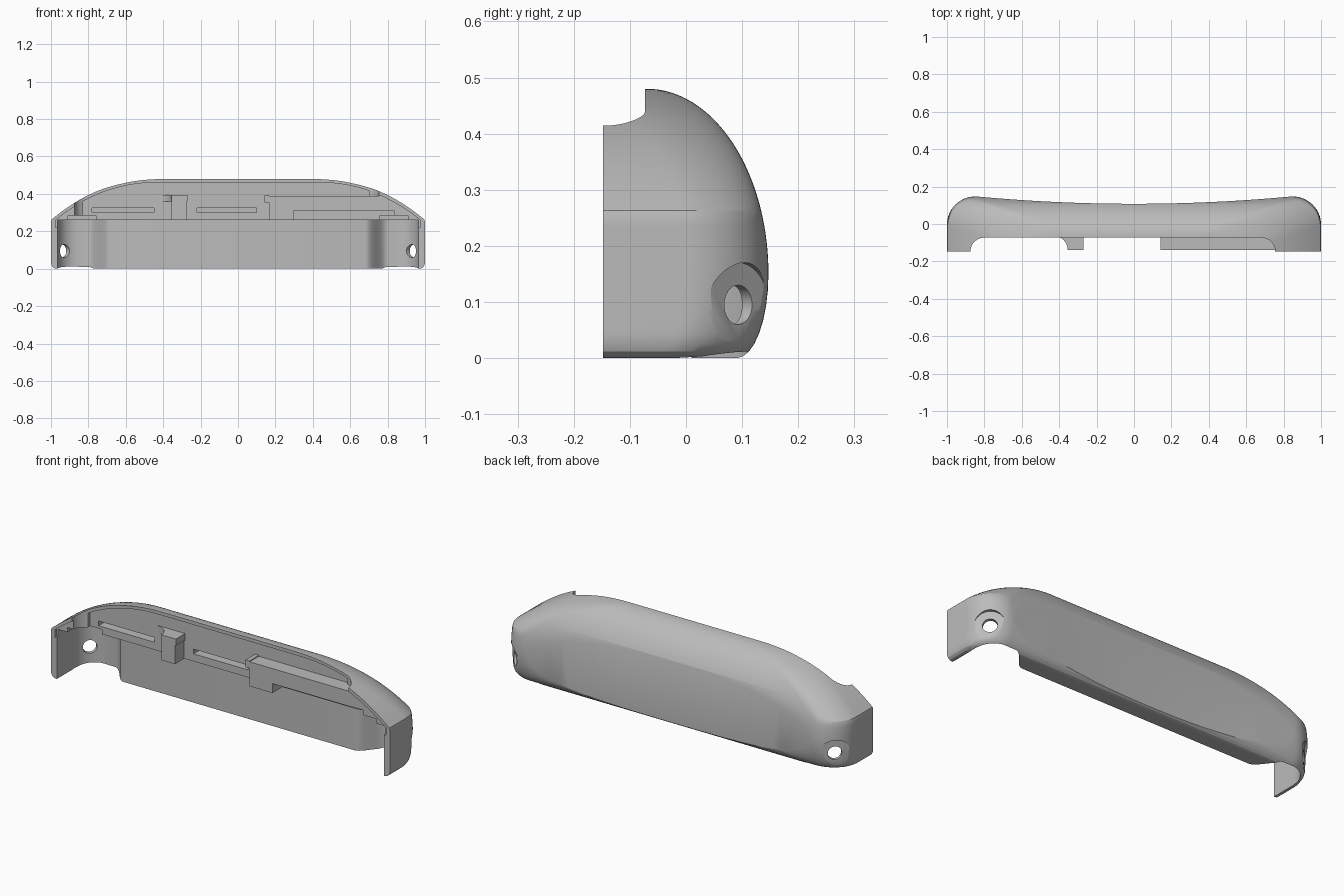
import bpy, bmesh
from math import sin, cos, pi, sqrt
from mathutils import Matrix, Vector

if "Cube" in bpy.data.objects:
    bpy.data.objects.remove(bpy.data.objects["Cube"], do_unlink=True)

grey = bpy.data.materials.new("plain grey")
grey.use_nodes = True
grey.diffuse_color = (0.5, 0.5, 0.5, 1)
grey.node_tree.nodes["Principled BSDF"].inputs["Base Color"].default_value = (0.5, 0.5, 0.5, 1)


def finish(name, bm):
    bmesh.ops.recalc_face_normals(bm, faces=bm.faces)
    mesh = bpy.data.meshes.new(name)
    bm.to_mesh(mesh)
    bm.free()
    mesh.materials.append(grey)
    ob = bpy.data.objects.new(name, mesh)
    bpy.context.collection.objects.link(ob)
    return ob


def prism(name, points, low, high, axis="z"):
    """Extrude an outline: (x, y) along z, or (x, z) along y."""
    bm = bmesh.new()
    place = (lambda p, h: (p[0], p[1], h)) if axis == "z" else (lambda p, h: (p[0], h, p[1]))
    a = [bm.verts.new(place(p, low)) for p in points]
    b = [bm.verts.new(place(p, high)) for p in points]
    n = len(points)
    bm.faces.new(a)
    bm.faces.new(b[::-1])
    for i in range(n):
        j = (i + 1) % n
        bm.faces.new((a[i], a[j], b[j], b[i]))
    return finish(name, bm)


def box(name, x0, x1, y0, y1, z0, z1):
    return prism(name, [(x0, y0), (x1, y0), (x1, y1), (x0, y1)], z0, z1)


def arc(cx, cy, r, a0, a1, n=12):
    return [(cx + r * cos(a0 + (a1 - a0) * i / n), cy + r * sin(a0 + (a1 - a0) * i / n))
            for i in range(n + 1)]


def rod(name, start, direction, radius, length):
    bm = bmesh.new()
    d = Vector(direction).normalized()
    turn = d.to_track_quat("Z", "Y").to_matrix().to_4x4()
    bmesh.ops.create_cone(bm, cap_ends=True, segments=40, radius1=radius, radius2=radius, depth=length,
                          matrix=Matrix.Translation(Vector(start) + d * length / 2) @ turn)
    return finish(name, bm)


def crown(x):
    """Height of the outer silhouette."""
    return 0.48 - 0.22 * (max(abs(x) - 0.4, 0) / 0.6) ** 2.3


# Outer solid: stacked plan outlines with rounded rear corners
levels = []
for i in range(9):
    t = pi / 2 * i / 8
    levels.append((0.15 * (1 - cos(t)), 0.09 + 0.057 * sin(t), 1 - 0.03 * (1 - sin(min(t * 2.2, pi / 2)))))
for i in range(1, 37):
    t = pi / 2 * i / 36
    z = 0.15 + 0.33 * sin(t)
    half = 1 if z < 0.26 else 0.4 + 0.6 * (max(0.48 - z, 0) / 0.22) ** (1 / 2.3)
    levels.append((z, -0.07 + 0.217 * cos(t), half))
bm = bmesh.new()
rings = []
for z, back, half in levels:
    r = min(0.15, back + 0.135)
    right = arc(half - r, back - r, r, 0, pi / 2, 16)
    outline = [(half, -0.148)] + right + [(-x, y) for x, y in reversed(right)] + [(-half, -0.148)]
    rings.append([bm.verts.new((x, y, z)) for x, y in outline])
for a, b in zip(rings, rings[1:]):
    for i in range(len(a)):
        j = (i + 1) % len(a)
        bm.faces.new((a[i], a[j], b[j], b[i]))
bm.faces.new(rings[0][::-1])
bm.faces.new(rings[-1])
shell = finish("shell", bm)


def cut(cutter):
    cutter.hide_render = True
    mod = shell.modifiers.new("cut", "BOOLEAN")
    mod.operation = "DIFFERENCE"
    mod.solver = "EXACT"
    mod.object = cutter
    bpy.context.view_layer.objects.active = shell
    bpy.ops.object.modifier_apply(modifier=mod.name)
    bpy.data.objects.remove(cutter, do_unlink=True)


# Shallow concave rear face
hollow = [(x / 20, 0.108 + 0.04 * (x / 17) ** 2) for x in range(-18, 19)]
cut(prism("rear_hollow", hollow + [(0.9, 0.4), (-0.9, 0.4)], -0.2, 0.7))

# Lower cavity with a rounded pocket at each end
side = [(0.965, -0.4)] + arc(0.855, 0, 0.11, 0, pi / 2)
side += [(0.8 - 0.12 * i / 12, 0.06 + 0.05 * cos(pi * i / 12)) for i in range(13)]
cut(prism("lower_cavity", side + [(-x, y) for x, y in reversed(side)], -0.2, 0.26))

# Front notch with rounded ends
notch = [(-0.88, -0.4)] + arc(-0.8, -0.148, 0.075, pi, pi / 2) + arc(0.68, -0.148, 0.075, pi / 2, 0)
cut(prism("front_notch", notch + [(0.755, -0.4)], 0.24, 0.7))


# Recesses that leave a thin rim along the silhouette
def rim_cut(x0, x1, inset, depth):
    xs = [x0 + (x1 - x0) * i / 40 for i in range(41)]
    top = [(x, crown(x) - inset) for x in xs]
    cut(prism("rim_recess", [(x0, 0.22)] + top + [(x1, 0.22)], -0.5, depth, "y"))


rim_cut(-0.975, 0.975, 0.02, -0.136)
rim_cut(-0.83, 0.7, 0.018, -0.06)

# Slots in the upper front face, and the relief beside the shelf
for x0, x1 in ((-0.78, -0.45), (-0.22, 0.1)):
    cut(box("slot", x0, x1, -0.3, 0.0, 0.3, 0.325))
cut(box("shelf_relief", 0.3, 0.835, -0.3, -0.055, 0.2, 0.31))

# Pocket ceilings, then diagonal screw holes with flat seats
for s in (-1, 1):
    x0, x1 = sorted((s * 0.76, s * 0.91))
    cut(box("pocket_ceiling", x0, x1, -0.3, 0.04, 0.2, 0.285))
    cut(rod("screw_seat", (s * 0.943, 0.093, 0.095), (s, 1, 0), 0.075, 0.3))
    cut(rod("screw_hole", (s * 0.86, 0.01, 0.095), (s, 1, 0), 0.035, 0.4))

# Shelf with its thicker end block
shelf = box("shelf", 0.165, 0.76, -0.138, -0.05, 0.31, 0.39)
shelf_lip = box("shelf_lip", 0.142, 0.165, -0.138, -0.05, 0.355, 0.395)
shelf_block = box("shelf_block", 0.165, 0.3, -0.138, -0.05, 0.26, 0.31)

# Retaining clip with a flared side
clip = box("clip", -0.355, -0.275, -0.138, -0.05, 0.26, 0.36)
flare = [(-0.27, -0.05), (-0.27, -0.138)] + arc(-0.43, -0.138, 0.075, 0, pi / 2, 8) + [(-0.43, -0.05)]
clip_head = prism("clip_head", flare, 0.36, 0.395)

for ob in bpy.context.selected_objects:
    ob.select_set(False)
shell.select_set(True)
bpy.context.view_layer.objects.active = shell
bpy.ops.object.shade_smooth_by_angle(angle=0.42)
